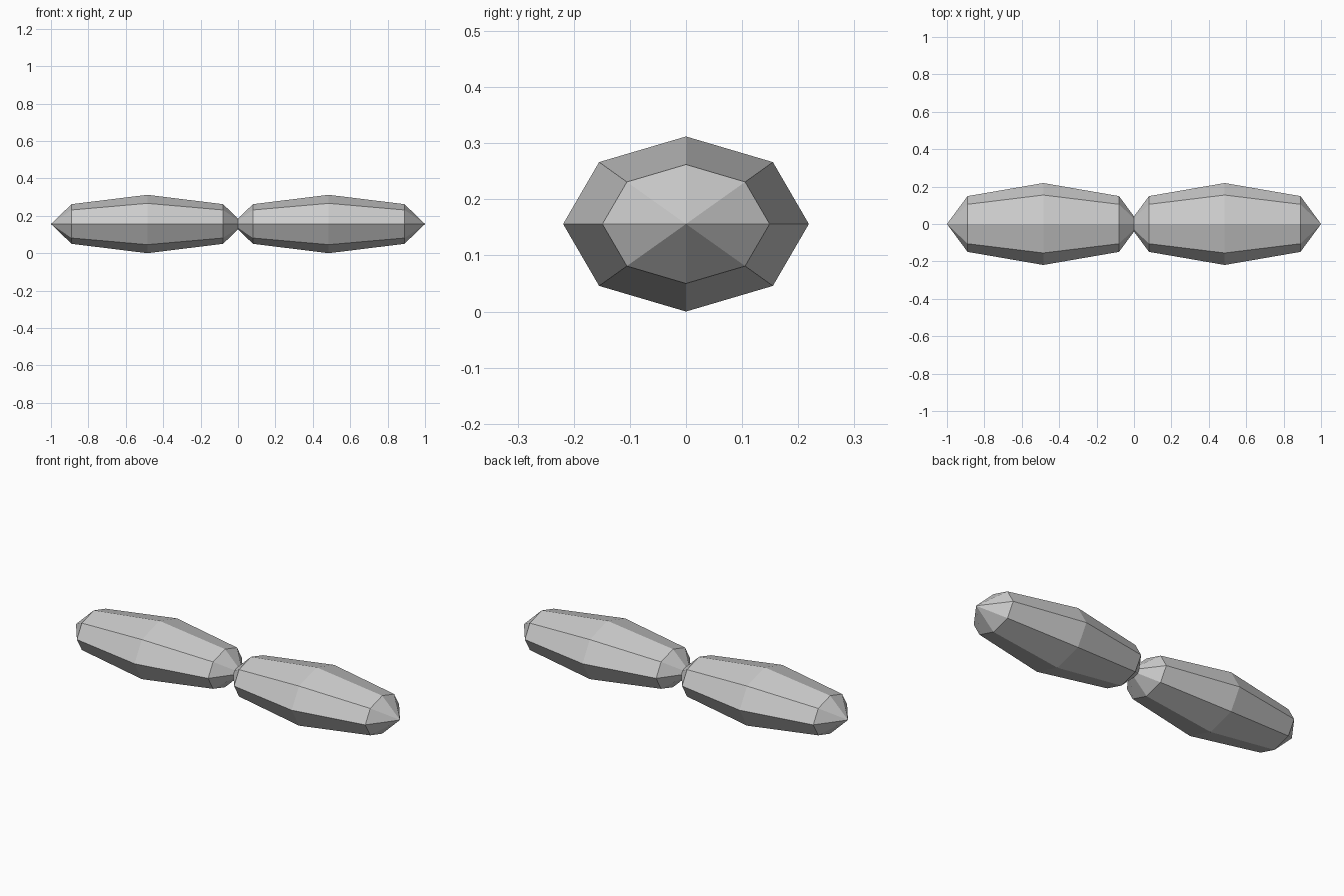
import bpy, bmesh
from math import cos, sin, pi

cube = bpy.data.objects.get("Cube")
if cube:
    bpy.data.objects.remove(cube, do_unlink=True)

grey = bpy.data.materials.new("light_grey")
grey.use_nodes = True
grey.diffuse_color = (0.6, 0.6, 0.6, 1)
grey.node_tree.nodes["Principled BSDF"].inputs["Base Color"].default_value = (0.6, 0.6, 0.6, 1)

SIDES = 8
CENTRE_X, CENTRE_Z, HALF_LENGTH = 0.485, 0.156, 0.515
# Cross-sections: offset along the lobe, half width, half height
RINGS = [(-0.405, 0.149, 0.106), (0, 0.219, 0.156), (0.405, 0.149, 0.106)]


def make_lobe(name, x):
    """Faceted eight-sided lobe with pointed ends."""
    bm = bmesh.new()
    rings = [[bm.verts.new((dx, w * cos(2 * pi * i / SIDES), h * sin(2 * pi * i / SIDES)))
              for i in range(SIDES)] for dx, w, h in RINGS]
    tips = [bm.verts.new((s * HALF_LENGTH, 0, 0)) for s in (-1, 1)]
    for i in range(SIDES):
        j = (i + 1) % SIDES
        for a, b in zip(rings, rings[1:]):
            bm.faces.new((a[i], a[j], b[j], b[i]))
        bm.faces.new((tips[0], rings[0][j], rings[0][i]))
        bm.faces.new((tips[1], rings[-1][i], rings[-1][j]))
    bmesh.ops.recalc_face_normals(bm, faces=bm.faces)
    mesh = bpy.data.meshes.new(name)
    bm.to_mesh(mesh)
    bm.free()
    mesh.materials.append(grey)
    obj = bpy.data.objects.new(name, mesh)
    obj.location = (x, 0, CENTRE_Z)
    bpy.context.collection.objects.link(obj)


# The inner points overlap to form the narrow neck
make_lobe("left_lobe", CENTRE_X)
make_lobe("right_lobe", -CENTRE_X)
